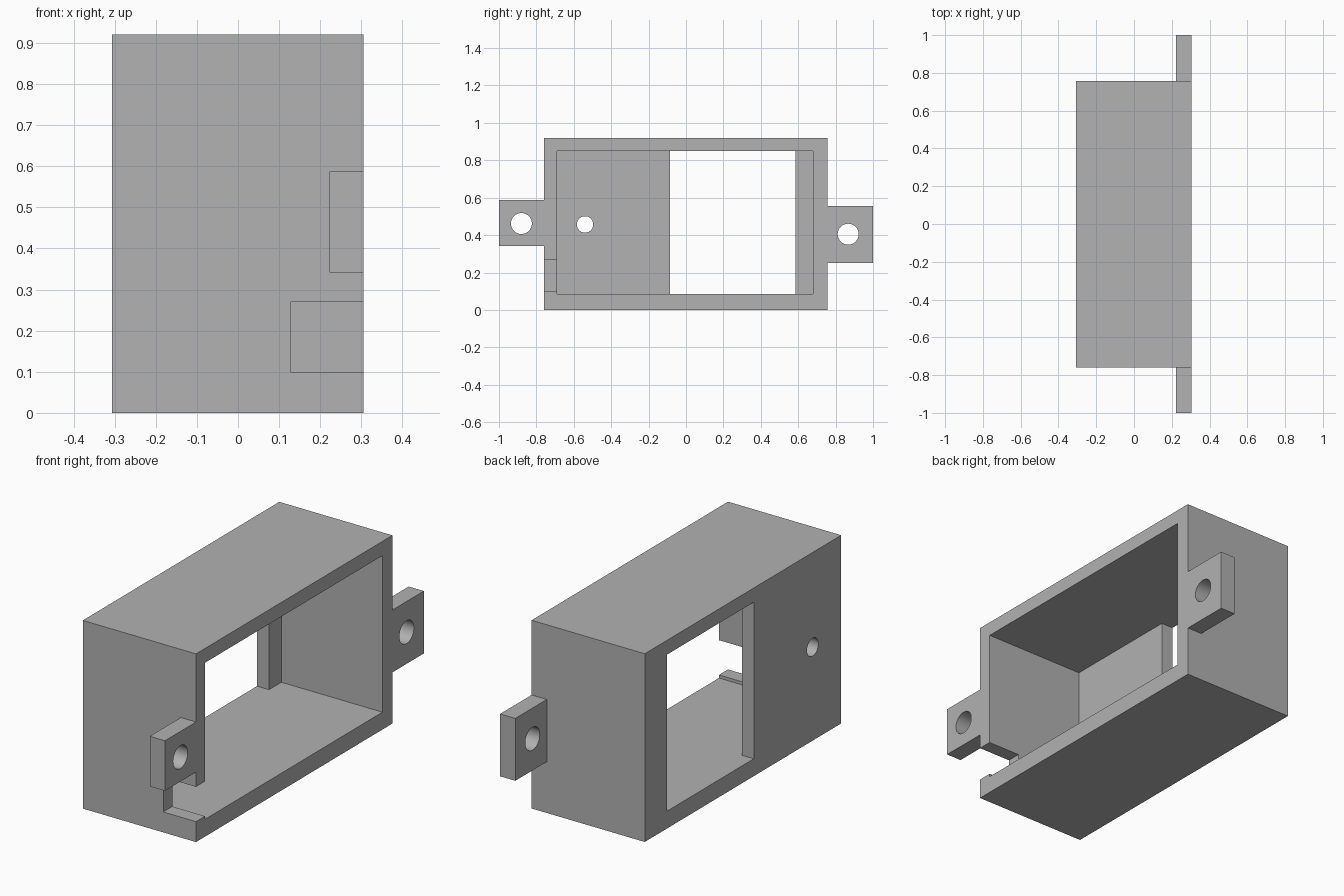
import bpy
from math import pi, radians

cube = bpy.data.objects.get("Cube")
if cube:
    bpy.data.objects.remove(cube, do_unlink=True)

# Single grey finish
grey = bpy.data.materials.new("plain_grey")
grey.use_nodes = True
colour = (0.445, 0.445, 0.445, 1)
grey.diffuse_color = colour
grey.node_tree.nodes["Principled BSDF"].inputs["Base Color"].default_value = colour


def box(name, x, y, z):
    """Box from (min, max) ranges along each axis."""
    bpy.ops.mesh.primitive_cube_add(size=1, location=[sum(r) / 2 for r in (x, y, z)])
    ob = bpy.context.object
    ob.name = name
    ob.scale = [r[1] - r[0] for r in (x, y, z)]
    bpy.ops.object.transform_apply(location=False, rotation=False, scale=True)
    ob.data.materials.append(grey)
    return ob


def drill(name, x, y, z, radius):
    """Cylinder along x used to cut a screw hole."""
    bpy.ops.mesh.primitive_cylinder_add(vertices=48, radius=radius, depth=0.3,
                                        location=(x, y, z), rotation=(0, pi / 2, 0))
    ob = bpy.context.object
    ob.name = name
    ob.data.materials.append(grey)
    return ob


def cut(target, cutters):
    """Subtract every cutter, then smooth only the round holes."""
    bpy.ops.object.select_all(action="DESELECT")
    target.select_set(True)
    bpy.context.view_layer.objects.active = target
    for cutter in cutters:
        cutter.hide_render = True
        mod = target.modifiers.new("cut", "BOOLEAN")
        mod.operation = "DIFFERENCE"
        mod.solver = "EXACT"
        mod.object = cutter
        bpy.ops.object.modifier_apply(modifier=mod.name)
        bpy.data.objects.remove(cutter, do_unlink=True)
    bpy.ops.object.shade_smooth_by_angle(angle=radians(30))


LEFT, RIGHT = 0.305, -0.307      # open face and closed face
FRONT, BACK = -0.76, 0.757
BEYOND = LEFT + 0.1

# Housing: open box with a window, cable notch and small hole
housing = box("housing", (RIGHT, LEFT), (FRONT, BACK), (0, 0.92))
cut(housing, [
    box("cavity", (RIGHT + 0.065, BEYOND), (-0.69, 0.68), (0.085, 0.85)),
    box("window", (RIGHT - 0.1, 0), (-0.085, 0.585), (0.085, 0.85)),
    box("cable_notch", (0.128, BEYOND), (FRONT - 0.1, -0.6), (0.1, 0.27)),
    drill("wall_hole", RIGHT, -0.54, 0.457, 0.044),
])

# Mounting tabs, flush with the open face
for name, y, z, hole in (
    ("front_mounting_tab", (-1, FRONT), (0.342, 0.587), (-0.88, 0.462)),
    ("back_mounting_tab", (BACK, 1), (0.25, 0.555), (0.867, 0.405)),
):
    tab = box(name, (0.223, LEFT), y, z)
    cut(tab, [drill("screw_hole", 0.264, *hole, 0.056)])
